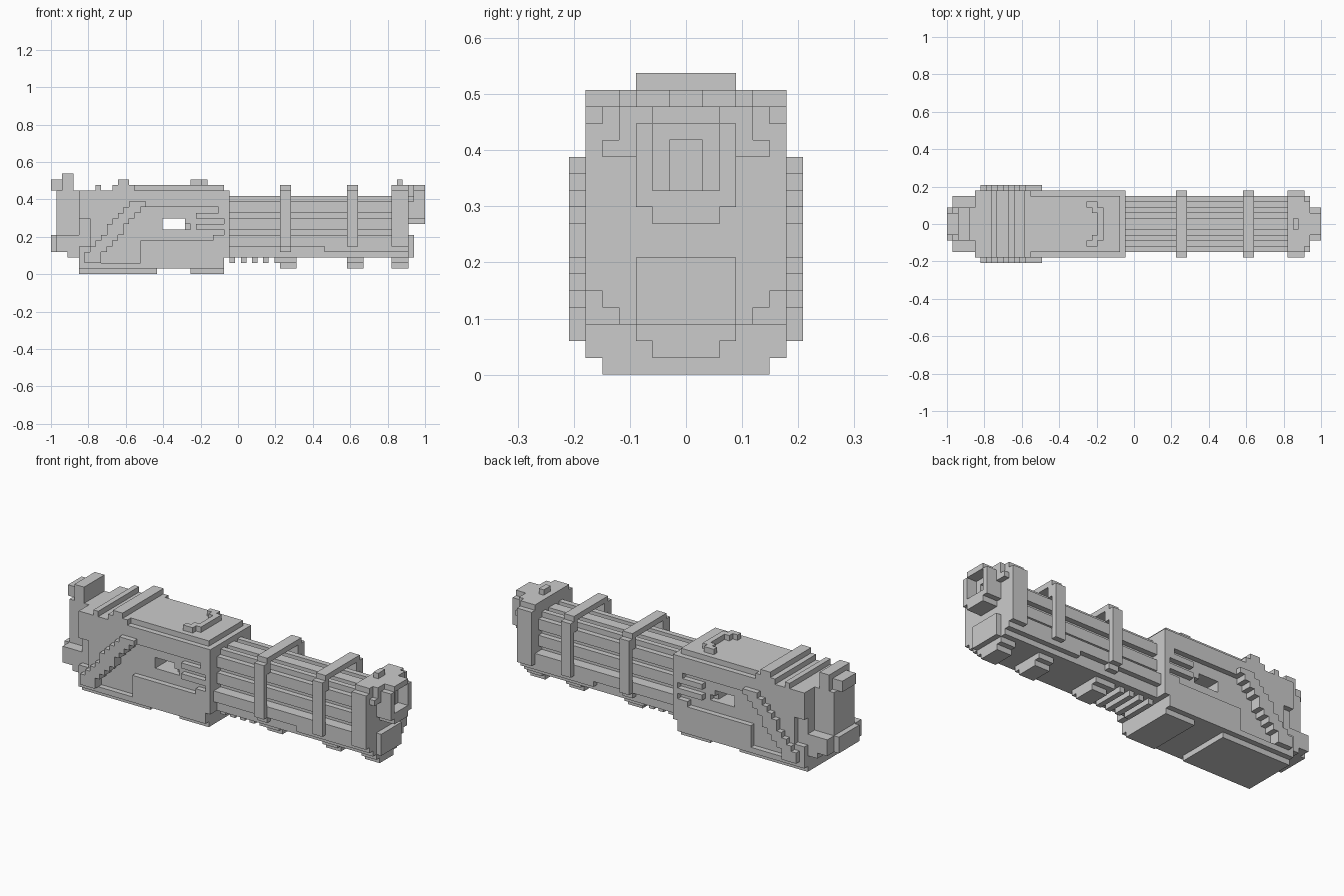
import bpy
import bmesh
import math

UNIT = 2 / 67          # edge of one building block
HALF = 67 / 2

old = bpy.data.objects.get("Cube")
if old:
    bpy.data.objects.remove(old, do_unlink=True)

grey = bpy.data.materials.new("plain_grey")
grey.use_nodes = True
grey.diffuse_color = (0.6, 0.6, 0.6, 1)
grey.node_tree.nodes["Principled BSDF"].inputs["Base Color"].default_value = grey.diffuse_color


def block(along, across, up):
    """Grid cells of a box, mirrored to both sides; across is (inner, outer)."""
    return {(x, side, z)
            for x in range(*along)
            for y in range(*across)
            for side in (y, -y - 1)
            for z in range(*up)}


def layers(along, widths, bottom):
    """Stack of one-block layers, each with its own half width."""
    cells = set()
    for level, width in enumerate(widths, start=bottom):
        cells |= block(along, (0, width), (level, level + 1))
    return cells


def brace_start(level):
    """Rear end of the diagonal brace at a given height."""
    return 6 + max(0, round((level - 3) * 8 / 9))


def build(name, cells):
    """Skin a set of cells with only its exposed faces, merged into flat panels."""
    bm = bmesh.new()
    corners = {}

    def corner(point):
        if point not in corners:
            x, y, z = point
            corners[point] = bm.verts.new(((x - HALF) * UNIT, y * UNIT, z * UNIT))
        return corners[point]

    for cell in cells:
        for axis in range(3):
            for step in (0, 1):
                neighbour = list(cell)
                neighbour[axis] += 1 if step else -1
                if tuple(neighbour) in cells:
                    continue
                u, v = (axis + 1) % 3, (axis + 2) % 3
                ring = []
                for du, dv in ((0, 0), (1, 0), (1, 1), (0, 1)):
                    point = list(cell)
                    point[axis] += step
                    point[u] += du
                    point[v] += dv
                    ring.append(corner(tuple(point)))
                bm.faces.new(ring if step else ring[::-1])
    bmesh.ops.dissolve_limit(bm, angle_limit=math.radians(1),
                             verts=bm.verts, edges=bm.edges)
    mesh = bpy.data.meshes.new(name)
    bm.to_mesh(mesh)
    bm.free()
    mesh.materials.append(grey)
    part = bpy.data.objects.new(name, mesh)
    bpy.context.collection.objects.link(part)
    return part


# Receiver housing with a through window and notched rear corners
housing = block((5, 31), (0, 6), (1, 3)) | block((5, 32), (0, 6), (3, 15))
housing |= block((15, 31), (0, 5), (15, 16))
housing -= block((20, 24), (0, 6), (8, 10))
housing -= block((24, 25), (4, 5), (8, 9))
housing -= block((5, 7), (5, 6), (5, 10))

# Shallow side recess in front of the brace, ending in a comb of slots
recess_ends = [16, 16, 16, 16, 29, 31, 26, 31, 26, 30]
for level, end in enumerate(recess_ends, start=2):
    housing -= block((brace_start(level) + 3, end), (5, 6), (level, level + 1))
build("receiver_housing", housing)

# Underside pads
build("rear_pad", block((5, 19), (0, 5), (0, 1)))
build("front_pad", block((25, 31), (0, 5), (0, 1)))

# Ridges across the rear of the top
ridges = block((8, 9), (0, 6), (15, 16))
ridges |= block((11, 15), (0, 6), (15, 16)) | block((12, 14), (0, 6), (16, 17))
build("top_ridges", ridges)

# Diagonal stepped braces on both flanks
brace = set()
for level in range(2, 13):
    start = brace_start(level)
    brace |= block((start, start + 3), (6, 7), (level, level + 1))
build("diagonal_braces", brace)

# Rear column, its head and the wide low end block
build("rear_column", block((1, 5), (0, 3), (7, 15)))
head = block((0, 2), (0, 2), (15, 17)) | block((2, 4), (0, 3), (15, 18))
build("rear_head", head)
end_block = block((0, 1), (0, 3), (4, 7)) | block((1, 5), (0, 5), (4, 7))
build("end_block", end_block | block((3, 5), (0, 5), (3, 4)))

# Rear sight bracket: arms, elbows and crossbar
sight = block((25, 27), (3, 4), (16, 17)) | block((26, 28), (2, 3), (16, 17))
build("rear_sight", sight | block((27, 28), (0, 2), (16, 17)))

# Ribbed barrel cluster above a stepped lower guard
guard = layers((31, 49), [4, 4, 5, 5], 3) | layers((49, 62), [4, 5, 5, 5], 3)
ribs = layers((31, 62), [3, 4, 4, 3, 4, 4], 7)
ribs |= block((31, 62), (0, 1), (13, 14)) | block((31, 62), (2, 3), (13, 14))
build("barrel_cluster", guard | ribs)
teeth = set()
for tooth in range(32, 41, 2):
    teeth |= block((tooth, tooth + 1), (0, 3), (2, 3))
build("guard_teeth", teeth)

# Open bands around the barrels, each with a foot
ring_widths = [2, 3, 4, 5] + [6] * 10 + [5]
for name, start in (("rear_band", 41), ("front_band", 53)):
    band = layers((start, start + 2), ring_widths, 1)
    for level, width in enumerate(ring_widths, start=1):
        if 3 <= level < 15:
            gap = width - 2 if level >= 13 else width - 1
            band -= block((start, start + 2), (0, gap), (level, level + 1))
    band |= layers((start, start + 3), ring_widths[:2], 1)
    build(name, band)

# Front collar with a stepped cap over the muzzle
collar = layers((61, 64), ring_widths, 1) | layers((64, 65), [5, 4, 4], 13)
bore = block((63, 67), (0, 1), (11, 14))
mouth = block((65, 67), (0, 2), (11, 15))
build("front_collar", collar - bore)

# Eight-sided muzzle with a wide mouth and narrower bore
muzzle = layers((64, 67), [2, 3, 3, 3, 3, 3, 2], 9)
build("muzzle", muzzle - bore - mouth)
build("lower_nose", block((64, 65), (0, 3), (3, 7)))
build("front_sight", block((62, 63), (0, 1), (16, 17)))
